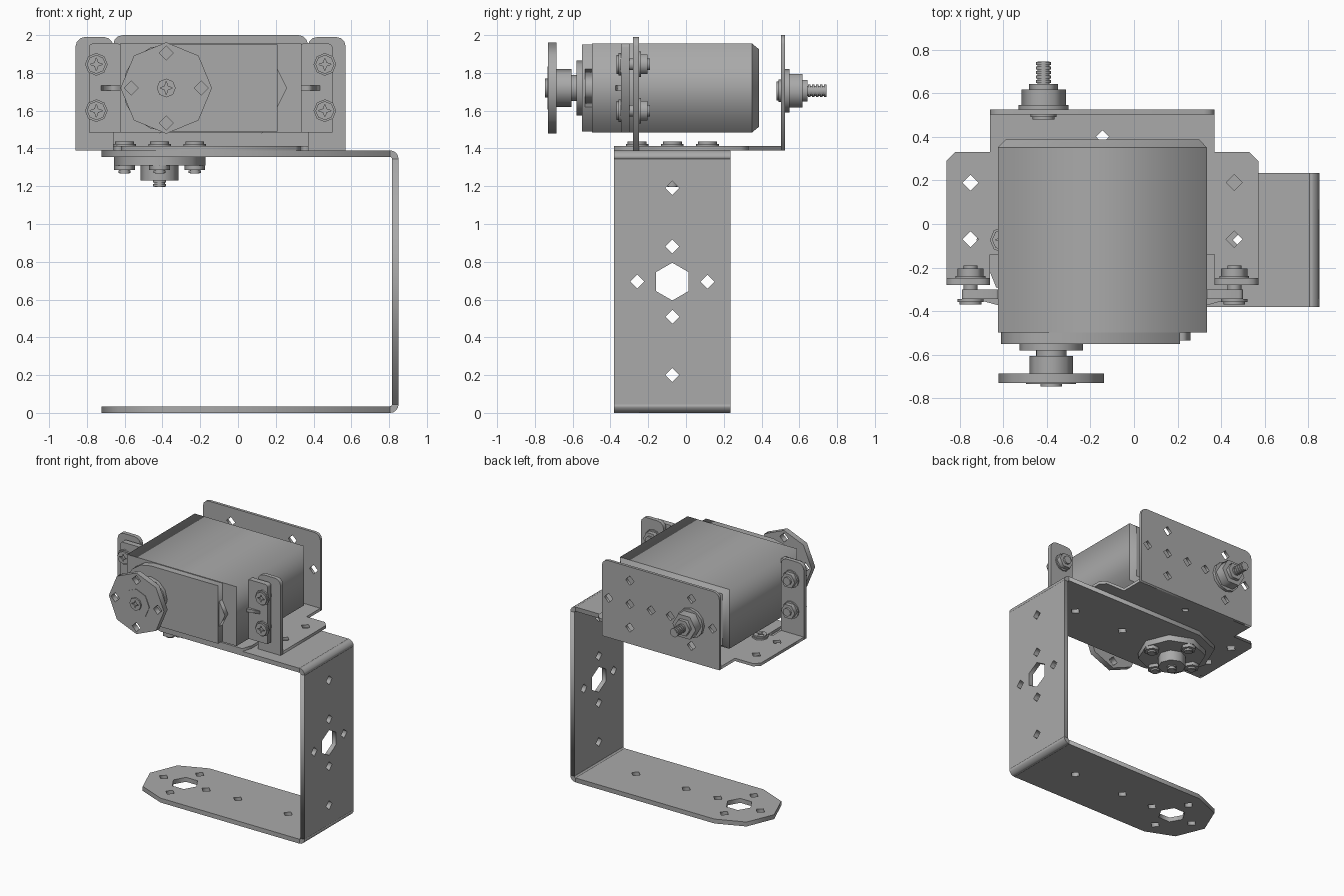
import bpy
import bmesh
from math import sin, cos, pi
from mathutils import Vector

old = bpy.data.objects.get("Cube")
if old:
    bpy.data.objects.remove(old, do_unlink=True)

GREY = (0.4, 0.4, 0.4, 1)
mat = bpy.data.materials.new("plain grey")
mat.use_nodes = True
mat.diffuse_color = GREY
mat.node_tree.nodes["Principled BSDF"].inputs["Base Color"].default_value = GREY

# (u, v, w) to world, where w runs along the named axis
PLACE = {"x": lambda u, v, w: Vector((w, u, v)),
         "y": lambda u, v, w: Vector((u, w, v)),
         "z": lambda u, v, w: Vector((u, v, w))}


def ngon(cu, cv, r, n, turn=0.0):
    return [(cu + r * cos(2 * pi * i / n + turn), cv + r * sin(2 * pi * i / n + turn))
            for i in range(n)]


def arc(cu, cv, r, start, end, n):
    return [(cu + r * cos(start + (end - start) * i / n),
             cv + r * sin(start + (end - start) * i / n)) for i in range(n + 1)]


def rect(u0, u1, v0, v1, r=0.0):
    if not r:
        return [(u0, v0), (u1, v0), (u1, v1), (u0, v1)]
    # only the two upper corners are rounded
    return ([(u0, v0), (u1, v0)] + arc(u1 - r, v1 - r, r, 0, pi / 2, 3)
            + arc(u0 + r, v1 - r, r, pi / 2, pi, 3))


def slab(name, axis, w0, w1, outline, holes=()):
    """Flat plate or prism with cut-out holes, extruded along one axis."""
    curve = bpy.data.curves.new(name, "CURVE")
    curve.dimensions = "2D"
    curve.fill_mode = "BOTH"
    curve.extrude = abs(w1 - w0) / 2
    for loop in [outline, *holes]:
        sp = curve.splines.new("POLY")
        sp.points.add(len(loop) - 1)
        for p, (u, v) in zip(sp.points, loop):
            p.co = (u, v, 0, 1)
        sp.use_cyclic_u = True
    temp = bpy.data.objects.new(name + "_temp", curve)
    bpy.context.collection.objects.link(temp)
    graph = bpy.context.evaluated_depsgraph_get()
    mesh = bpy.data.meshes.new_from_object(temp.evaluated_get(graph))
    bpy.data.objects.remove(temp, do_unlink=True)
    bm = bmesh.new()
    bm.from_mesh(mesh)
    bmesh.ops.remove_doubles(bm, verts=bm.verts, dist=1e-4)
    for v in bm.verts:
        v.co = PLACE[axis](v.co.x, v.co.y, v.co.z + (w0 + w1) / 2)
    bmesh.ops.recalc_face_normals(bm, faces=bm.faces)
    bm.to_mesh(mesh)
    bm.free()
    mesh.materials.clear()
    mesh.materials.append(mat)
    mesh.name = name
    ob = bpy.data.objects.new(name, mesh)
    bpy.context.collection.objects.link(ob)
    return ob


def diamond(u, v, r=0.037):
    return ngon(u, v, r, 4)


RING = 0.186


def around(u, v):
    return [(u + RING, v), (u - RING, v), (u, v + RING), (u, v - RING)]


def disc(name, axis, u, v, w0, w1, r, n=16, turn=0.0, holes=()):
    return slab(name, axis, w0, w1, ngon(u, v, r, n, turn), holes)


def screw_head(name, axis, u, v, w, out):
    """Pan head with a cross recess; out is the sign of its facing side."""
    star = [p for i in range(4) for p in
            (ngon(u, v, 0.034, 4)[i], ngon(u, v, 0.012, 4, pi / 4)[i])]
    disc(name + "_rim", axis, u, v, w, w + out * 0.012, 0.06, 8)
    disc(name + "_crown", axis, u, v, w + out * 0.012, w + out * 0.024, 0.05, 8, 0, [star])


def thread(name, axis, u, v, w0, w1, r=0.035):
    disc(name + "_core", axis, u, v, w0, w1, r * 0.8, 10)
    n = max(2, round(abs(w1 - w0) / 0.022))
    step = (w1 - w0) / n
    for i in range(n):
        disc(f"{name}_ridge_{i}", axis, u, v, w0 + step * (i + 0.25), w0 + step * (i + 0.9), r, 10)


# Large C-shaped bracket
CX, CY, HALF = -0.415, -0.0725, 0.3075
TOP, WALL, BEND, OUT = 1.39, 0.035, 0.045, 0.85
Y0, Y1 = CY - HALF, CY + HALF
tongue = [(OUT - BEND, Y0), (OUT - BEND, Y1)] + arc(CX, CY, HALF, pi / 2, 3 * pi / 2, 4)
arm_holes = ([ngon(CX, CY, 0.1, 6)] + [diamond(*p) for p in around(CX, CY)]
             + [diamond(x, CY) for x in (0.05, 0.49)])
slab("bracket_lower_arm", "z", 0, WALL, tongue, arm_holes)
slab("bracket_upper_arm", "z", TOP - WALL, TOP, tongue, arm_holes)
MID = TOP / 2
slab("bracket_upright", "x", OUT - WALL, OUT, rect(Y0, Y1, BEND, TOP - BEND),
     [ngon(CY, MID, 0.1, 6, pi / 2)] + [diamond(*p) for p in around(CY, MID)]
     + [diamond(CY, MID + s * 0.495) for s in (-1, 1)])
for name, z, a in (("upper", TOP - BEND, pi / 2), ("lower", BEND, -pi / 2)):
    slab(f"bracket_{name}_bend", "y", Y0, Y1,
         arc(OUT - BEND, z, BEND, 0, a, 4) + arc(OUT - BEND, z, BEND - WALL, a, 0, 4))

# Motor holder: base plate, two front tabs and a back plate
MX, T = -0.145, 0.022
BASE = TOP + T
right_half = [(0.45, Y0), (0.475, -0.3), (0.475, -0.14), (0.515, -0.14), (0.515, -0.25),
              (0.715, -0.25), (0.715, 0.29), (0.675, 0.33), (0.515, 0.33), (0.515, 0.505)]
base_outline = ([(MX + u, v) for u, v in right_half]
                + [(MX - u, v) for u, v in reversed(right_half)])
slab("holder_base", "z", TOP, BASE, base_outline,
     [diamond(MX + s * 0.605, y) for s in (-1, 1) for y in (0.19, -0.07)]
     + [diamond(MX, 0.4, 0.03)])
back_holes = [diamond(x, 1.705) for x in (0.125,)]
for x in (CX, 0.125):
    back_holes += [diamond(*p) for p in around(x, 1.705)]
slab("holder_back", "y", 0.503, 0.525, rect(MX - 0.515, MX + 0.515, TOP, 2.0, 0.05), back_holes)

# Motor body with chamfered rear
AX, AZ, Z0, Z1 = -0.38, 1.72, 1.485, 1.955
BX0, BX1 = -0.625, 0.335
slab("motor_case", "y", -0.497, 0.35, rect(BX0, BX1, Z0, Z1))
rear = slab("motor_rear_cap", "y", 0.35, 0.387, rect(BX0, BX1, Z0, Z1))
for v in rear.data.vertices:
    if v.co.y > 0.37:
        v.co.x += 0.035 if v.co.x < MX else -0.035
        v.co.z += 0.03 if v.co.z < AZ else -0.03

# Gear cover with rounded end and small side wedge
slab("gear_cover", "y", -0.55, -0.497,
     [(0.21, Z0 + 0.005), (0.21, Z1 - 0.005)] + arc(AX, AZ, 0.23, pi / 2, 3 * pi / 2, 8))
slab("gear_cover_wedge", "y", -0.535, -0.497,
     [(0.21, 1.62), (0.26, 1.72), (0.21, 1.82)])

# Mounting ears, tabs and their fasteners on both sides
for side, s in (("left", 1), ("right", -1)):
    lo, hi = sorted((MX + s * 0.515, MX + s * 0.715))
    slab(f"{side}_tab", "y", -0.28, -0.248, rect(lo, hi, TOP, 1.99, 0.05))
    lo, hi = sorted((MX + s * 0.47, MX + s * 0.645))
    slab(f"{side}_ear", "y", -0.345, -0.30, rect(lo, hi, Z0, Z1, 0.02))
    slab(f"{side}_ear_rib", "z", AZ - 0.012, AZ + 0.012,
         [(MX + s * 0.47, -0.345), (MX + s * 0.47, -0.375), (MX + s * 0.58, -0.345)])
    for i, z in enumerate((1.6, 1.845)):
        x, name = MX + s * 0.605, f"{side}_ear_screw_{i}"
        screw_head(name, "y", x, z, -0.345, -1)
        disc(name + "_shaft", "y", x, z, -0.345, -0.19, 0.032, 10)
        disc(name + "_washer", "y", x, z, -0.248, -0.238, 0.068, 12)
        disc(name + "_nut", "y", x, z, -0.238, -0.205, 0.06, 6)


def horn(name, axis, u, v, tip, d):
    """Octagonal drive disc with hub; d points from the disc into the motor."""
    disc(name + "_disc", axis, u, v, tip, tip + d * 0.045, 0.242, 8, 0,
         [diamond(*p) for p in around(u, v)])
    disc(name + "_hub", axis, u, v, tip + d * 0.045, tip + d * 0.125, 0.1, 8)


# Front drive horn on its splined shaft
horn("front_horn", "y", AX, AZ, -0.73, 1)
disc("front_horn_boss", "y", AX, AZ, -0.734, -0.73, 0.115, 8)
screw_head("front_horn_screw", "y", AX, AZ, -0.722, -1)
disc("output_spline", "y", AX, AZ, -0.61, -0.575, 0.07, 20)
disc("output_collar", "y", AX, AZ, -0.58, -0.55, 0.145, 12)

# Lower horn bolted through both brackets
horn("lower_horn", "z", CX, CY, TOP - WALL, -1)
thread("lower_horn_stud", "z", CX, CY, 1.24, 1.195)
for i, (x, y) in enumerate(around(CX, CY)):
    screw_head(f"base_screw_{i}", "z", x, y, BASE, 1)
    thread(f"base_screw_{i}_thread", "z", x, y, BASE, 1.268, 0.032)
    disc(f"base_screw_{i}_nut", "z", x, y, 1.31, 1.285, 0.055, 6)

# Rear pivot stud with nuts
screw_head("pivot_head", "y", CX, 1.705, 0.503, -1)
disc("pivot_flange", "y", CX, 1.705, 0.525, 0.547, 0.115, 12)
disc("pivot_large_nut", "y", CX, 1.705, 0.547, 0.617, 0.102, 6)
disc("pivot_small_nut", "y", CX, 1.705, 0.617, 0.643, 0.066, 6)
thread("pivot_stud", "y", CX, 1.705, 0.62, 0.745)
